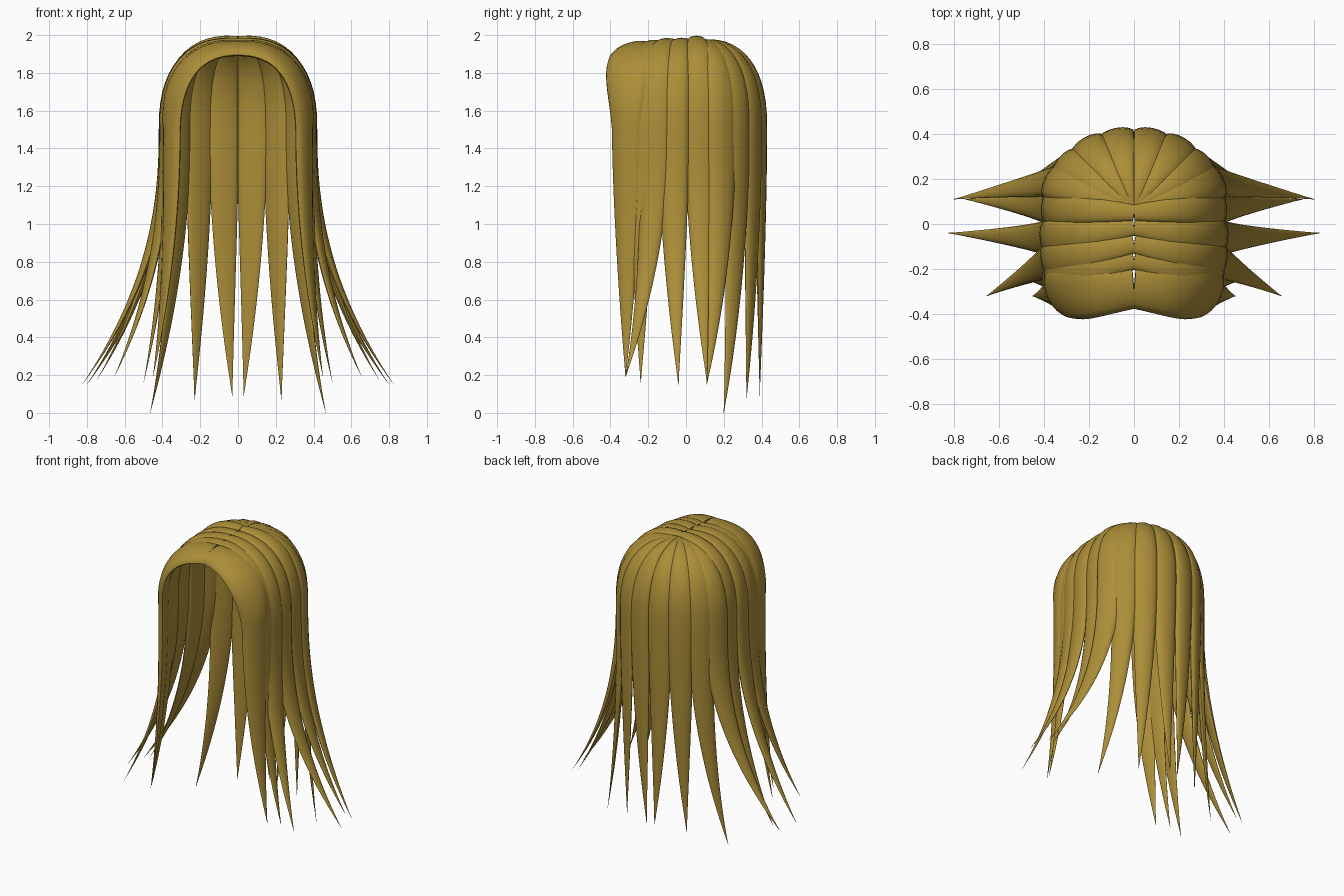
import bpy, bmesh
from math import sin, cos, pi
from mathutils import Vector

cube = bpy.data.objects.get("Cube")
if cube:
    bpy.data.objects.remove(cube, do_unlink=True)

# Single golden hair colour
hair = bpy.data.materials.new("golden_hair")
hair.use_nodes = True
colour = (0.41, 0.27, 0.04, 1)
hair.diffuse_color = colour
hair.node_tree.nodes["Principled BSDF"].inputs["Base Color"].default_value = colour

SHOULDER_Z = 1.5   # height where a lock stops curving over the head
SIDES = 16
CROWN_STEPS = 14
HANG_STEPS = 22


def lock_path(root, shoulder, tip, root_w, side_w, swell):
    """Centre points and half widths: an arc over the head, then a flared fall."""
    path = []
    for i in range(CROWN_STEPS):
        t = i / CROWN_STEPS
        a = t * pi / 2
        across = sin(a) ** 0.8
        p = root.lerp(shoulder, across)
        p.z = shoulder.z + (root.z - shoulder.z) * cos(a) ** 0.8
        path.append((p, root_w + (side_w - root_w) * across + swell * sin(pi * t)))
    for i in range(HANG_STEPS + 1):
        s = i / HANG_STEPS
        p = shoulder.lerp(tip, s ** 2.2)
        p.z = shoulder.z + (tip.z - shoulder.z) * s
        path.append((p, max(side_w * (1 - s ** 1.6), 0.001)))
    return path


def make_lock(name, root, shoulder, tip, widths, centre_y, swell=0):
    """A tapering lens-section lock, mirrored to the other side."""
    path = lock_path(Vector((0, *root)), Vector((*shoulder, SHOULDER_Z)),
                     Vector(tip), *widths, swell)
    bm = bmesh.new()
    rings = []
    last = len(path) - 1
    for i, (p, w) in enumerate(path):
        tangent = (path[min(i + 1, last)][0] - path[max(i - 1, 0)][0]).normalized()
        outward = p - Vector((0, centre_y, min(p.z, 1.4)))
        across = tangent.cross(outward).normalized()
        normal = across.cross(tangent).normalized()
        outer, inner = min(0.45 * w, 0.045), min(0.25 * w, 0.02)
        ring = []
        for k in range(SIDES):
            a = 2 * pi * k / SIDES
            depth = outer if sin(a) > 0 else inner
            v = p + across * (w * cos(a)) + normal * (depth * sin(a))
            v.x = max(v.x, 0)
            ring.append(bm.verts.new(v))
        rings.append(ring)
    for r1, r2 in zip(rings, rings[1:]):
        for k in range(SIDES):
            n = (k + 1) % SIDES
            bm.faces.new((r1[k], r1[n], r2[n], r2[k]))
    bm.faces.new(rings[0])
    bm.faces.new(rings[-1])
    bmesh.ops.recalc_face_normals(bm, faces=bm.faces)
    mesh = bpy.data.meshes.new(name)
    bm.to_mesh(mesh)
    bm.free()
    mesh.materials.append(hair)
    obj = bpy.data.objects.new(name, mesh)
    bpy.context.collection.objects.link(obj)
    mirror = obj.modifiers.new("mirror", "MIRROR")
    mirror.use_mirror_merge = False
    bpy.ops.object.select_all(action="DESELECT")
    obj.select_set(True)
    bpy.context.view_layer.objects.active = obj
    bpy.ops.object.shade_smooth_by_angle(angle=pi / 3)


# Back locks fanning out from the crown
crown = (0.07, 1.97)
make_lock("back_inner_lock", crown, (0.075, 0.39), (0.03, 0.39, 0.09), (0.01, 0.083), 0)
make_lock("back_middle_lock", crown, (0.205, 0.35), (0.23, 0.32, 0.07), (0.01, 0.083), 0)
make_lock("back_outer_lock", crown, (0.305, 0.27), (0.465, 0.2, 0), (0.012, 0.083), 0)
make_lock("back_side_lock", crown, (0.36, 0.19), (0.8, 0.11, 0.15), (0.015, 0.085), 0)

# Side locks crossing from the parting and falling past the ears
make_lock("rear_ear_lock", (0.05, 1.98), (0.375, 0.075), (0.75, 0.11, 0.17), (0.035, 0.083), 0.05)
make_lock("ear_lock", (-0.015, 1.968), (0.38, -0.065), (0.825, -0.04, 0.15), (0.038, 0.085), -0.01)
make_lock("front_ear_lock", (-0.09, 1.965), (0.375, -0.165), (0.655, -0.32, 0.19), (0.042, 0.085), -0.08)
make_lock("temple_lock", (-0.16, 1.955), (0.365, -0.235), (0.5, -0.24, 0.16), (0.045, 0.075), -0.14)

# Broad front lock framing the face
make_lock("fringe_lock", (-0.28, 1.92), (0.345, -0.31), (0.45, -0.32, 0.19), (0.1, 0.09), -0.15, 0.035)
